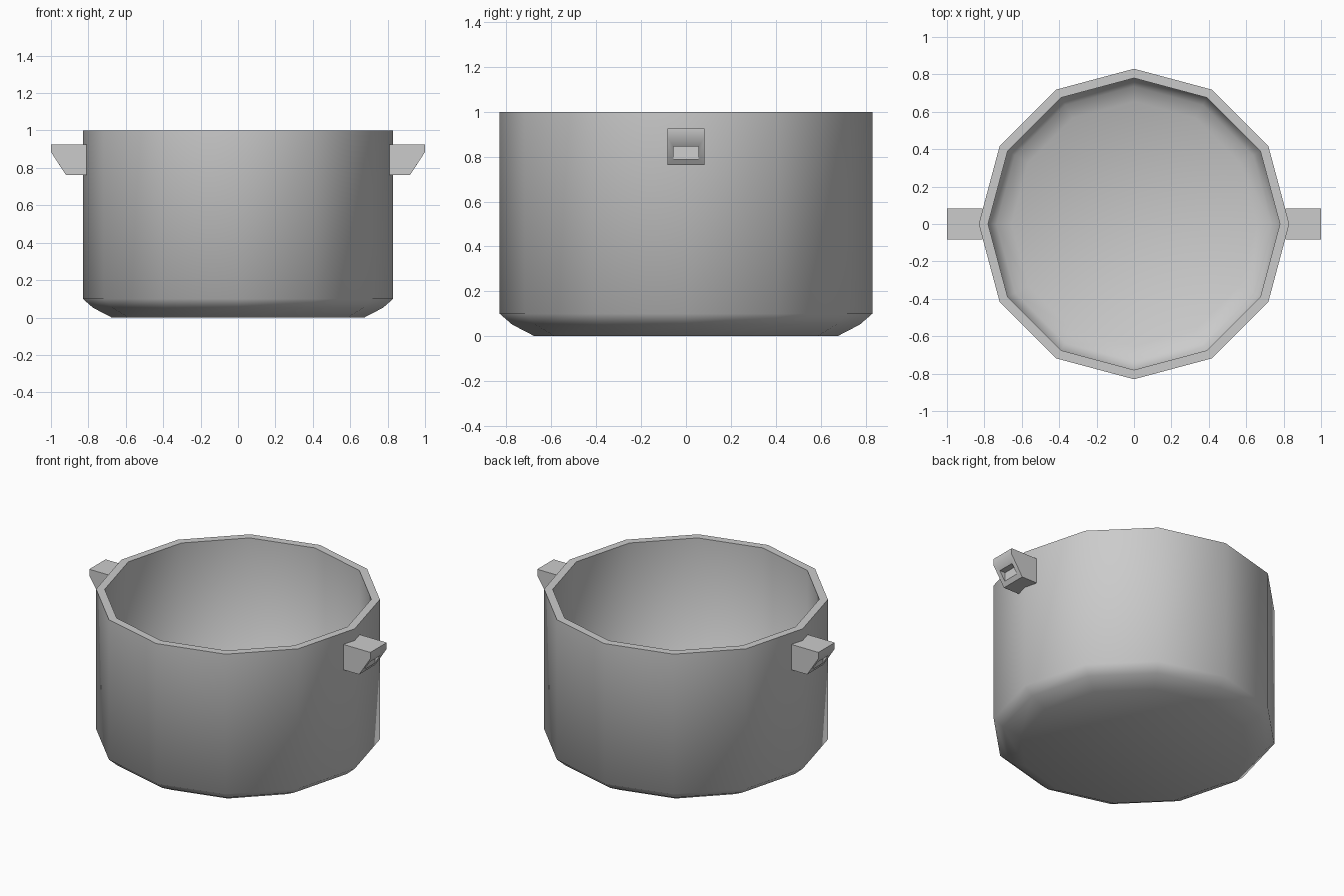
import bpy, bmesh, math

if "Cube" in bpy.data.objects:
    bpy.data.objects.remove(bpy.data.objects["Cube"])


def finish(name, bm, angle):
    bmesh.ops.recalc_face_normals(bm, faces=bm.faces)
    me = bpy.data.meshes.new(name)
    bm.to_mesh(me)
    bm.free()
    ob = bpy.data.objects.new(name, me)
    bpy.context.collection.objects.link(ob)
    bpy.ops.object.select_all(action='DESELECT')
    ob.select_set(True)
    bpy.context.view_layer.objects.active = ob
    bpy.ops.object.shade_smooth_by_angle(angle=math.radians(angle))
    return ob


# Pot body: twelve-sided lathe, outside bottom -> rim -> inside floor
SIDES = 12
profile = [(0.675, 0), (0.775, 0.052), (0.83, 0.10), (0.83, 1.0),
           (0.78, 1.0), (0.78, 0.13), (0.735, 0.093), (0.655, 0.05)]
bm = bmesh.new()
rings = []
for r, z in profile:
    rings.append([bm.verts.new((r * math.cos(2 * math.pi * i / SIDES),
                                r * math.sin(2 * math.pi * i / SIDES), z))
                  for i in range(SIDES)])
for a, b in zip(rings, rings[1:]):
    for i in range(SIDES):
        j = (i + 1) % SIDES
        bm.faces.new((a[i], a[j], b[j], b[i]))
bm.faces.new(rings[0])
bm.faces.new(rings[-1])
finish("pot_body", bm, 50)


# Handle: extruded side profile with a finger recess in the sloped face
def handle(name, side):
    w, n = 0.083, 0.055
    bm = bmesh.new()

    def pair(x, z, half):
        return [bm.verts.new((side * x, s * half, z)) for s in (-1, 1)]

    outline = [pair(x, z, w) for x, z in
               [(0.81, 0.925), (1.0, 0.925), (1.0, 0.885), (0.92, 0.762), (0.81, 0.762)]]
    for k in (0, 1):
        bm.faces.new([p[k] for p in outline])
    for i in (0, 1, 3, 4):
        a, b = outline[i], outline[(i + 1) % 5]
        bm.faces.new((a[0], a[1], b[1], b[0]))
    # frame around the recess
    top, low = outline[2], outline[3]
    it, il = pair(0.974, 0.845, n), pair(0.937, 0.788, n)
    deep = pair(0.935, 0.845, n)
    bm.faces.new((top[0], top[1], it[1], it[0]))
    bm.faces.new((low[0], low[1], il[1], il[0]))
    for k in (0, 1):
        bm.faces.new((top[k], it[k], il[k], low[k]))
        bm.faces.new((it[k], deep[k], il[k]))
    # recess roof and back
    bm.faces.new((it[0], it[1], deep[1], deep[0]))
    bm.faces.new((deep[0], deep[1], il[1], il[0]))
    finish(name, bm, 35)


handle("right_handle", 1)
handle("left_handle", -1)
